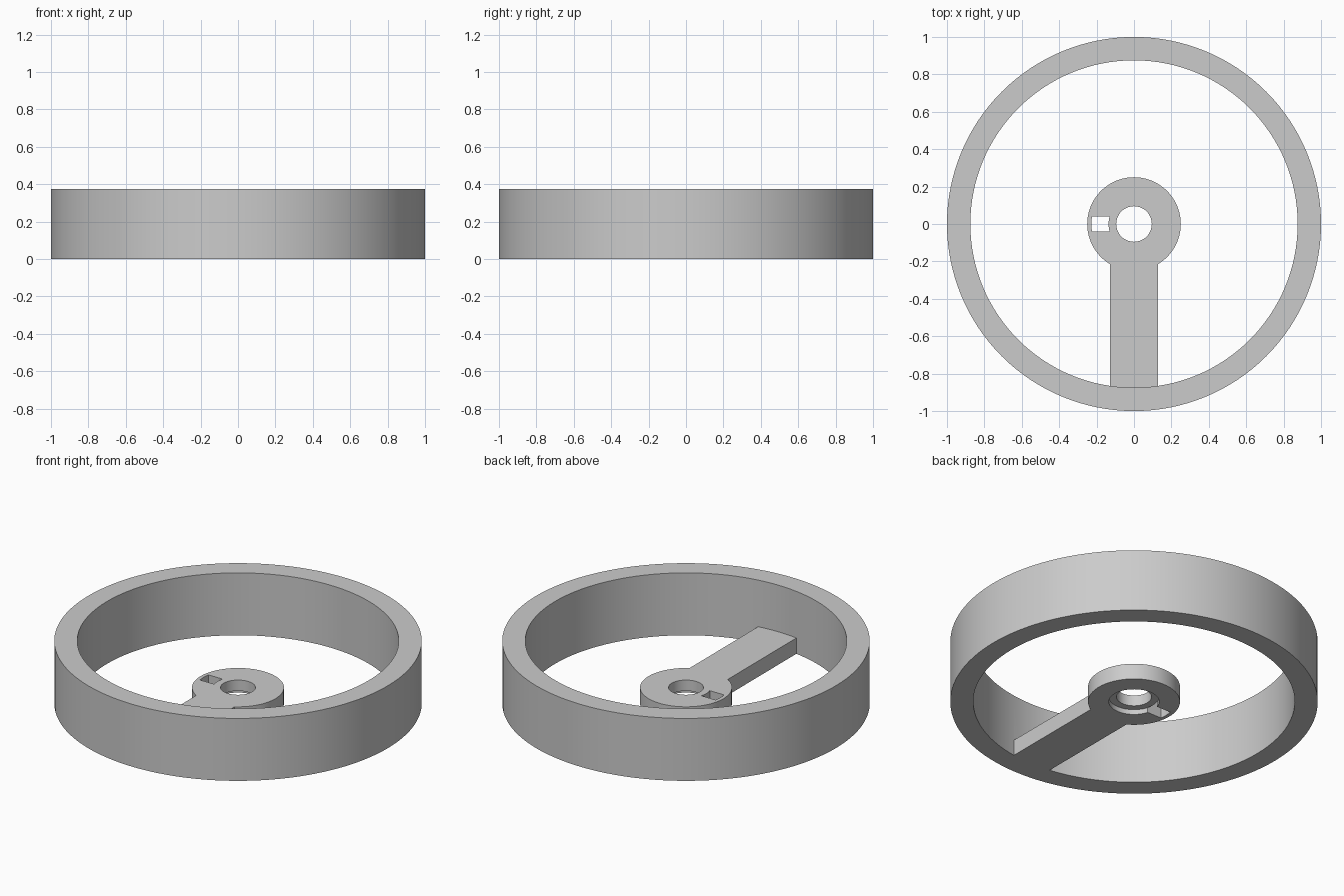
import bpy, bmesh, math

cube = bpy.data.objects.get("Cube")
if cube:
    bpy.data.objects.remove(cube, do_unlink=True)

RIM_H, HUB_H = 0.375, 0.095
SIDES = 128

grey = bpy.data.materials.new("plain_grey")
grey.use_nodes = True
colour = (0.6, 0.6, 0.6, 1)
grey.diffuse_color = colour
grey.node_tree.nodes["Principled BSDF"].inputs["Base Color"].default_value = colour


def prism(name, outline, z0, z1):
    """Closed solid from a flat outline raised between two heights."""
    bm = bmesh.new()
    face = bm.faces.new([bm.verts.new((x, y, z0)) for x, y in outline])
    top = bmesh.ops.extrude_face_region(bm, geom=[face])["geom"]
    for v in top:
        if isinstance(v, bmesh.types.BMVert):
            v.co.z = z1
    bmesh.ops.recalc_face_normals(bm, faces=bm.faces)
    mesh = bpy.data.meshes.new(name)
    bm.to_mesh(mesh)
    bm.free()
    mesh.materials.append(grey)
    obj = bpy.data.objects.new(name, mesh)
    bpy.context.collection.objects.link(obj)
    return obj


def circle(r, n=SIDES):
    return [(r * math.cos(math.tau * i / n), r * math.sin(math.tau * i / n))
            for i in range(n)]


def combine(target, other, operation):
    """Join or cut with another solid, then discard that solid."""
    mod = target.modifiers.new(operation.title(), 'BOOLEAN')
    mod.operation, mod.solver, mod.object = operation, 'EXACT', other
    bpy.ops.object.select_all(action='DESELECT')
    bpy.context.view_layer.objects.active = target
    target.select_set(True)
    bpy.ops.object.modifier_apply(modifier=mod.name)
    bpy.data.objects.remove(other, do_unlink=True)


# Tall outer rim
wheel = prism("wheel_rim_with_arm_and_hub", circle(1.0), 0, RIM_H)
combine(wheel, prism("rim_opening", circle(0.875), -0.1, RIM_H + 0.1), 'DIFFERENCE')

# Low hub and the single arm that carries it, flush with the underside
arm_w = 0.127
hub = prism("hub", circle(0.25), 0, HUB_H)
arm = prism("arm", [(-arm_w, -0.93), (arm_w, -0.93), (arm_w, -0.19), (-arm_w, -0.19)],
            0, HUB_H)
combine(hub, arm, 'UNION')

# Shaft hole with a wider recess underneath
combine(hub, prism("shaft_hole", circle(0.095, 64), -0.1, 0.2), 'DIFFERENCE')
combine(hub, prism("recess", circle(0.137, 64), -0.1, 0.03), 'DIFFERENCE')


# Slot through the hub, with ends curved about the shaft
def slot_end(r, half=0.04, steps=6):
    ys = [half * (2 * i / steps - 1) for i in range(steps + 1)]
    return [(-math.sqrt(r * r - y * y), y) for y in ys]


slot = prism("slot", slot_end(0.228) + slot_end(0.136)[::-1], -0.1, 0.2)
combine(hub, slot, 'DIFFERENCE')

combine(wheel, hub, 'UNION')
bpy.ops.object.shade_smooth_by_angle(angle=math.radians(30))
